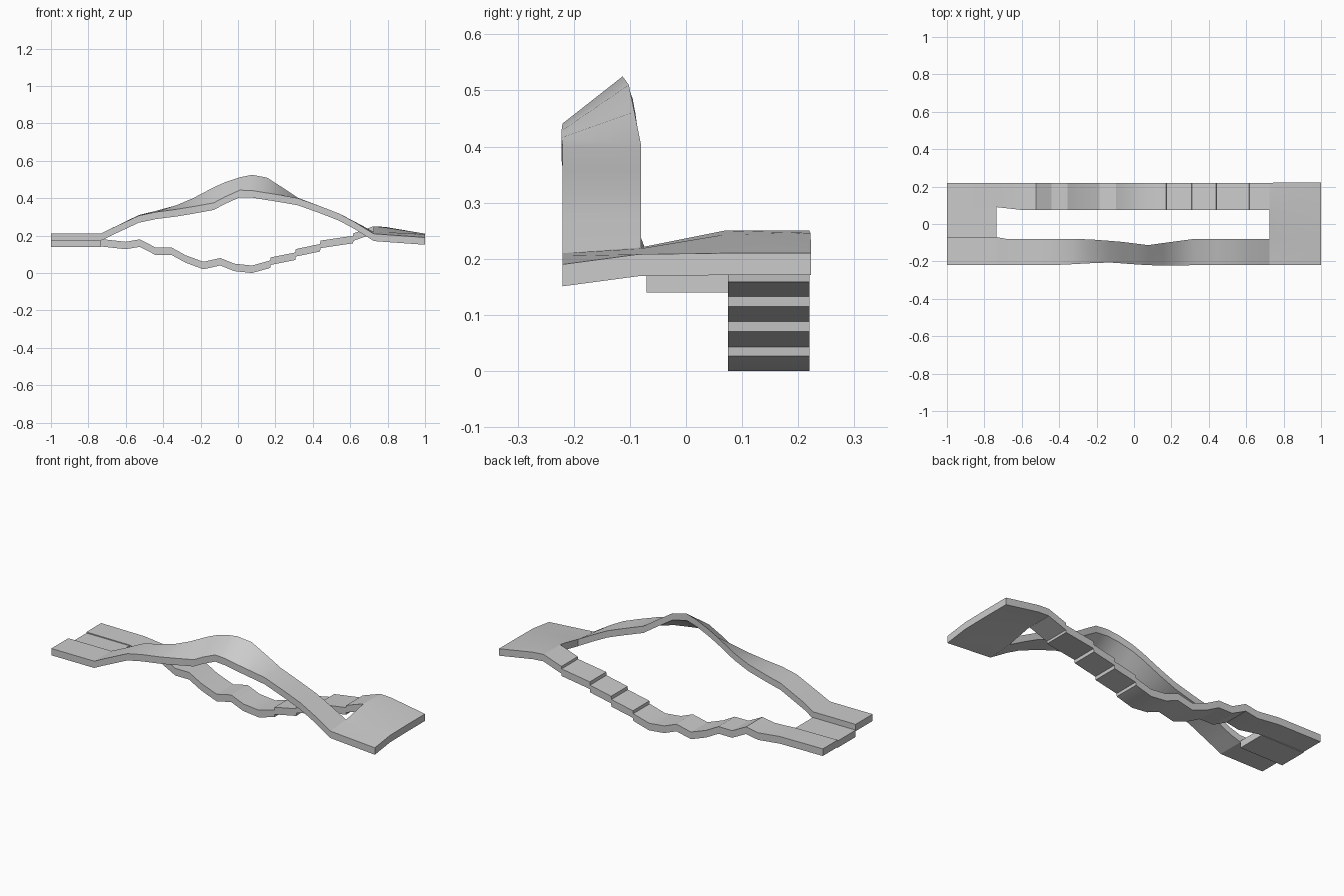
import bpy, bmesh


def loft(name, stations, t):
    """Closed slab: each station is (x, [(y, z_top), ...]); t is its thickness."""
    bm = bmesh.new()
    rings = []
    for x, pts in stations:
        ring = [bm.verts.new((x, y, z)) for y, z in pts]
        ring += [bm.verts.new((x, y, z - t)) for y, z in reversed(pts)]
        rings.append(ring)
    n = len(rings[0])
    for a, b in zip(rings, rings[1:]):
        for i in range(n):
            j = (i + 1) % n
            bm.faces.new((a[i], a[j], b[j], b[i]))
    # end caps as quads between top and bottom points
    for r in (rings[0], rings[-1]):
        for i in range(n // 2 - 1):
            bm.faces.new((r[i], r[i + 1], r[n - 2 - i], r[n - 1 - i]))
    bmesh.ops.recalc_face_normals(bm, faces=bm.faces)
    mesh = bpy.data.meshes.new(name)
    bm.to_mesh(mesh)
    bm.free()
    obj = bpy.data.objects.new(name, mesh)
    bpy.context.collection.objects.link(obj)
    bpy.context.view_layer.objects.active = obj
    obj.select_set(True)
    bpy.ops.object.shade_smooth_by_angle(angle=0.4)
    obj.select_set(False)
    return obj


# Upper arched path, banked at the crest: x, front y, front z, inner y, inner z
arch = [
    (-1.0, -.22, .21, -.07, .21), (-.735, -.22, .21, -.07, .21),
    (-.68, -.22, .237, -.08, .237), (-.53, -.22, .307, -.08, .31),
    (-.44, -.22, .326, -.08, .332), (-.33, -.215, .34, -.08, .362),
    (-.24, -.21, .355, -.082, .40), (-.13, -.206, .375, -.09, .458),
    (-.07, -.21, .407, -.095, .485), (.01, -.216, .443, -.105, .512),
    (.075, -.22, .441, -.113, .525), (.155, -.222, .428, -.102, .51),
    (.23, -.222, .416, -.092, .462), (.32, -.22, .40, -.08, .402),
    (.44, -.22, .357, -.08, .357), (.54, -.22, .318, -.08, .318),
    (.62, -.22, .275, -.08, .277), (.725, -.22, .21, -.08, .22),
]
loft("upper_path", [(x, [(yf, zf), (yi, zi)]) for x, yf, zf, yi, zi in arch], .038)

# Lower sagging path with stepped risers: x, top z
sag = [
    (-1.0, .184), (-.735, .182), (-.6, .167), (-.525, .18), (-.44, .136),
    (-.355, .136), (-.28, .095), (-.185, .06), (-.095, .08), (-.02, .05),
    (.075, .04), (.172, .067), (.174, .083), (.307, .11), (.309, .128),
    (.439, .155), (.441, .173), (.615, .199), (.617, .212), (.725, .25),
]
loft("lower_path",
     [(x, [(.09 if x < -.7 else .075, z), (.22, z)]) for x, z in sag], .04)

# Left landing strip, a little lower than the paths on each side of it
loft("left_landing", [(x, [(-.07, .178), (.09, .178)]) for x in (-1.0, -.735)], .038)

# Right landing: one warped plate joining both paths
loft("right_landing", [
    (.725, [(-.22, .21), (-.082, .22), (.068, .25), (.22, .25)]),
    (.79, [(-.22, .205), (-.082, .218), (.068, .243), (.222, .246)]),
    (1.0, [(-.22, .19), (-.085, .208), (.065, .21), (.223, .21)]),
], .039)
